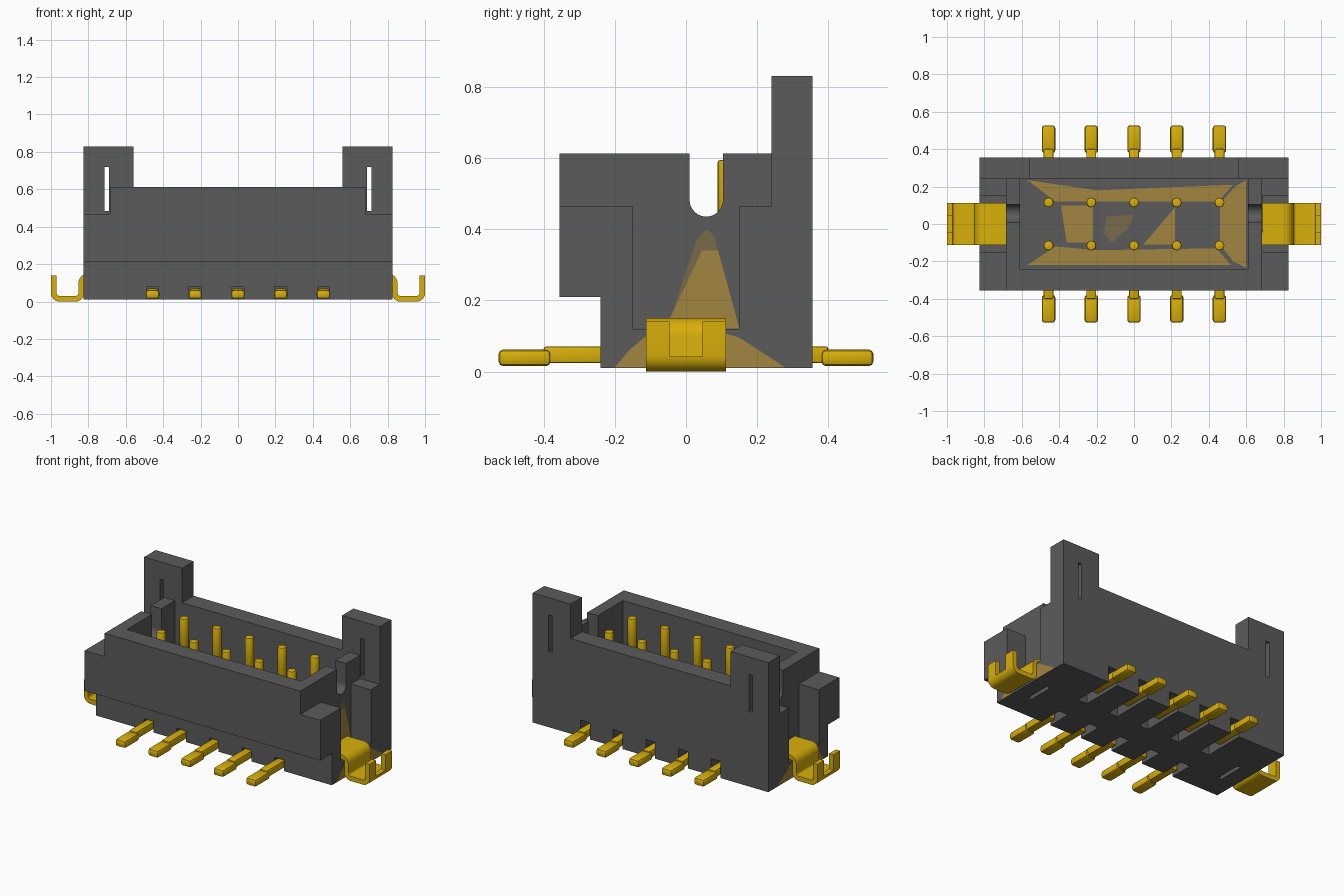
import bpy, bmesh, math
from mathutils import Vector

cube = bpy.data.objects.get("Cube")
if cube:
    bpy.data.objects.remove(cube, do_unlink=True)


def material(name, rgb):
    m = bpy.data.materials.new(name)
    m.use_nodes = True
    m.diffuse_color = (*rgb, 1)
    bsdf = next(n for n in m.node_tree.nodes if n.type == 'BSDF_PRINCIPLED')
    bsdf.inputs["Base Color"].default_value = (*rgb, 1)
    bsdf.inputs["Roughness"].default_value = 0.6
    return m


GREY = material("dark grey plastic", (0.105, 0.105, 0.105))
GOLD = material("gold metal", (0.69, 0.43, 0.003))
TINT = material("amber tint", (0.36, 0.24, 0.05))
DARK_TINT = material("dark amber tint", (0.19, 0.145, 0.07))


def prism(name, axis, pts, lo, hi, mat, bevel=0, smooth=False):
    """Extrude a 2D outline along axis x (y,z), y (x,z) or z (x,y)."""
    place = {'x': lambda a, b, t: (t, a, b),
             'y': lambda a, b, t: (a, t, b),
             'z': lambda a, b, t: (a, b, t)}[axis]
    bm = bmesh.new()
    ends = [[bm.verts.new(place(a, b, t)) for a, b in pts] for t in (lo, hi)]
    bm.faces.new(ends[0])
    bm.faces.new(ends[1])
    n = len(pts)
    for i in range(n):
        j = (i + 1) % n
        bm.faces.new((ends[0][i], ends[0][j], ends[1][j], ends[1][i]))
    bmesh.ops.recalc_face_normals(bm, faces=bm.faces)
    if bevel:
        sharp = [e for e in bm.edges if e.calc_face_angle(0) > 1]
        bmesh.ops.bevel(bm, geom=sharp, offset=bevel, segments=2,
                        profile=0.5, affect='EDGES')
    me = bpy.data.meshes.new(name)
    bm.to_mesh(me)
    bm.free()
    me.materials.append(mat)
    ob = bpy.data.objects.new(name, me)
    bpy.context.collection.objects.link(ob)
    if smooth:
        activate(ob)
        bpy.ops.object.shade_smooth_by_angle(angle=math.radians(35))
    return ob


def box(name, x, y, z, mat, bevel=0):
    pts = [(x[0], y[0]), (x[1], y[0]), (x[1], y[1]), (x[0], y[1])]
    return prism(name, 'z', pts, z[0], z[1], mat, bevel, bevel > 0)


def activate(ob):
    bpy.ops.object.select_all(action='DESELECT')
    ob.select_set(True)
    bpy.context.view_layer.objects.active = ob


def cut(ob, cutter):
    """Subtract the cutter and discard it."""
    cutter.hide_render = True
    activate(ob)
    mod = ob.modifiers.new("cut", 'BOOLEAN')
    mod.operation = 'DIFFERENCE'
    mod.solver = 'EXACT'
    mod.object = cutter
    bpy.ops.object.modifier_apply(modifier=mod.name)
    bpy.data.objects.remove(cutter, do_unlink=True)


def arc(cx, cy, r, a0, a1, n=6):
    return [(cx + r * math.cos(math.radians(a0 + (a1 - a0) * i / n)),
             cy + r * math.sin(math.radians(a0 + (a1 - a0) * i / n)))
            for i in range(n + 1)]


def span(s, a, b):
    return sorted((s * a, s * b))


PITCH = [0.2285 * i for i in range(-2, 3)]
FLOOR = 0.22

# Housing: stepped side profile, then hollowed and notched
housing = prism("housing", 'x',
                [(-0.24, 0.01), (0.355, 0.01), (0.355, 0.83), (0.24, 0.83),
                 (0.24, 0.612), (-0.355, 0.612), (-0.355, 0.21), (-0.24, 0.21)],
                -0.825, 0.825, GREY)
cut(housing, box("tower_gap", (-0.56, 0.56), (0.1, 0.5), (0.612, 1), GREY))
cut(housing, box("cavity", (-0.61, 0.61), (-0.24, 0.24), (FLOOR, 0.7), GREY))
for s in (-1, 1):
    cut(housing, box("shoulder", span(s, 0.685, 1), (-0.5, 0.24), (0.465, 0.7), GREY))
    cut(housing, box("clip_pocket", span(s, 0.685, 1), (-0.15, 0.15), (0.12, 0.6), GREY))
    cut(housing, box("tower_slit", span(s, 0.69, 0.715), (0.1, 0.5), (0.485, 0.72), GREY))
    cut(housing, box("base_slit", span(s, 0.70, 0.725), (-0.09, 0.09), (-0.1, 0.06), GREY))
# Round-bottomed key slot through both end walls
cut(housing, prism("key_slot", 'x',
                   [(0.104, 0.7), (0.01, 0.7)] + arc(0.057, 0.482, 0.047, 180, 360, 12),
                   -0.9, 0.9, GREY))
# Grooves for the leads
for x in PITCH:
    cut(housing, box("front_groove", (x - 0.033, x + 0.033), (-0.5, -0.085), (-0.1, 0.08), GREY))
    cut(housing, box("back_groove", (x - 0.033, x + 0.033), (0.085, 0.5), (-0.1, 0.115), GREY))

# Contacts: round pin with tinted lower length, narrow neck and wide solder foot
for i, x in enumerate(PITCH, 1):
    for s, side in ((-1, "front"), (1, "back")):
        ring = arc(x, s * 0.115, 0.026, 0, 360, 20)[:-1]
        prism(f"{side}_pin_base_{i}", 'z', ring, 0.13, 0.40, TINT, 0, True)
        prism(f"{side}_pin_{i}", 'z', ring, 0.40, 0.595, GOLD, 0.008, True)
        box(f"{side}_neck_{i}", (x - 0.026, x + 0.026), span(s, 0.19, 0.40),
            (0.024, 0.07), GOLD, 0.006)
        box(f"{side}_foot_{i}", (x - 0.036, x + 0.036), span(s, 0.38, 0.527),
            (0.015, 0.062), GOLD, 0.014)

# Mounting clips: bent strip with a notched upturned end
path = [(0.685, 0.135)] + arc(0.80, 0.097, 0.038, 90, 0) \
    + arc(0.868, 0.045, 0.03, 180, 270) + arc(0.955, 0.045, 0.03, 270, 360) + [(0.985, 0.14)]
inner, outer = [], []
for i, p in enumerate(path):
    a, b = path[max(i - 1, 0)], path[min(i + 1, len(path) - 1)]
    t = (Vector(b) - Vector(a)).normalized() * 0.015
    inner.append((p[0] - t.y, p[1] + t.x))
    outer.append((p[0] + t.y, p[1] - t.x))
for s, side in ((1, "left"), (-1, "right")):
    outline = [(s * x, z) for x, z in inner + outer[::-1]]
    clip = prism(f"{side}_clip", 'y', outline, -0.113, 0.113, GOLD)
    cut(clip, box("clip_notch", span(s, 0.955, 1.1), (-0.046, 0.046), (0.042, 0.3), GOLD))
    activate(clip)
    bpy.ops.object.shade_smooth_by_angle(angle=math.radians(35))

# Thin amber patches beside the clips
for s, side in ((1, "left"), (-1, "right")):
    lower = [[(-0.20, 0.011), (-0.16, 0.06), (-0.10, 0.11), (-0.10, 0.011)],
             [(0.10, 0.11), (0.15, 0.095), (0.28, 0.011), (0.10, 0.011)]]
    for k, pts in enumerate(lower, 1):
        prism(f"{side}_base_patch_{k}", 'x', pts, *span(s, 0.824, 0.8265), TINT)
prism("left_wall_patch", 'x',
      [(-0.06, 0.121), (-0.04, 0.16), (0.045, 0.34), (0.09, 0.34), (0.15, 0.121)],
      0.684, 0.6865, TINT)
prism("left_wall_patch_tip", 'x',
      [(-0.04, 0.16), (0.03, 0.37), (0.057, 0.40), (0.08, 0.38), (0.09, 0.34), (0.045, 0.34)],
      0.684, 0.6865, DARK_TINT)

# Thin amber patches on the cavity floor
floor_patches = [
    ([(0.60, 0.235), (0.60, -0.235), (0.53, -0.2), (0.46, -0.11), (0.46, 0.11), (0.54, 0.2)], TINT),
    ([(-0.57, 0.235), (-0.2, 0.18), (0.53, 0.21), (0.45, 0.12), (-0.42, 0.12)], TINT),
    ([(-0.57, -0.22), (-0.42, -0.12), (-0.2, -0.14), (0.44, -0.13), (0.52, -0.22)], TINT),
    ([(-0.39, 0.1), (-0.22, 0.1), (-0.22, -0.1), (-0.36, -0.1)], TINT),
    ([(0.05, -0.11), (0.22, -0.11), (0.22, 0.09)], TINT),
    ([(-0.15, 0.04), (0.0, 0.05), (-0.03, -0.02), (-0.12, -0.1), (-0.16, -0.05)], DARK_TINT),
]
for k, (pts, mat) in enumerate(floor_patches, 1):
    prism(f"floor_patch_{k}", 'z', pts, FLOOR - 0.001, FLOOR + 0.002, mat)
